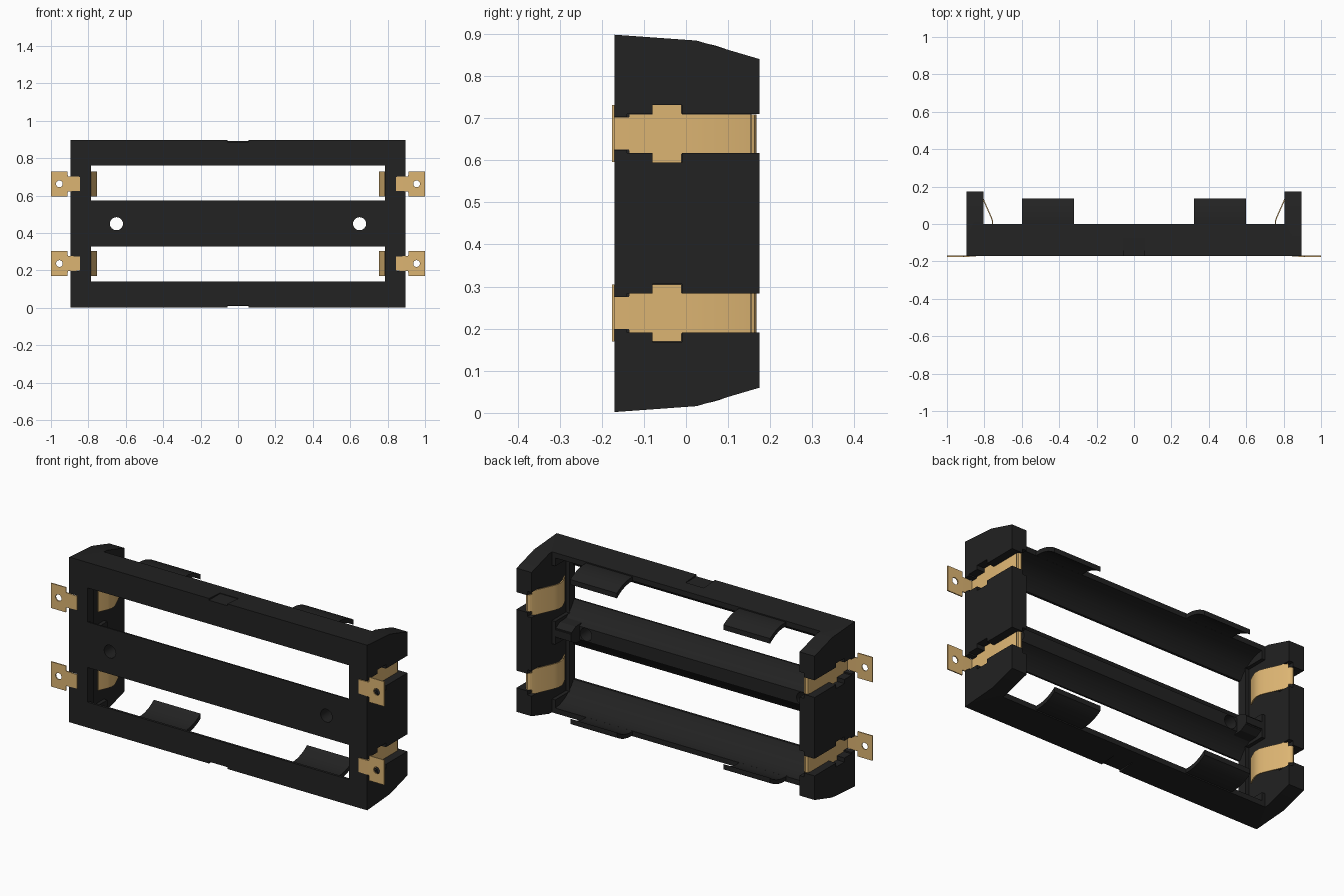
import bpy, bmesh, math

if "Cube" in bpy.data.objects:
    bpy.data.objects.remove(bpy.data.objects["Cube"])

CELLS = (0.237, 0.663)          # cell axis heights
CY, R = 0.012, 0.195            # cell axis depth, trough radius


def material(name, rgb):
    m = bpy.data.materials.new(name)
    m.diffuse_color = (*rgb, 1)
    m.use_nodes = True
    m.node_tree.nodes["Principled BSDF"].inputs["Base Color"].default_value = m.diffuse_color
    return m


BLACK = material("black_plastic", (0.016, 0.016, 0.016))
BRASS = material("brass", (0.72, 0.46, 0.17))


def finish(bm, name, mat=None):
    bmesh.ops.recalc_face_normals(bm, faces=bm.faces)
    me = bpy.data.meshes.new(name)
    bm.to_mesh(me)
    bm.free()
    ob = bpy.data.objects.new(name, me)
    bpy.context.collection.objects.link(ob)
    if mat:
        me.materials.append(mat)
    return ob


def prism(name, yz, x0, x1, mat=None):
    """Extrude a y-z outline along x."""
    bm = bmesh.new()
    f = bm.faces.new([bm.verts.new((x0, y, z)) for y, z in yz])
    g = bmesh.ops.extrude_face_region(bm, geom=[f])
    bmesh.ops.translate(bm, vec=(x1 - x0, 0, 0),
                        verts=[v for v in g["geom"] if isinstance(v, bmesh.types.BMVert)])
    return finish(bm, name, mat)


def box(name, x0, x1, y0, y1, z0, z1, mat=None):
    return prism(name, [(y0, z0), (y1, z0), (y1, z1), (y0, z1)], x0, x1, mat)


def drill(x, z, r):
    """Round cutter along y."""
    bpy.ops.mesh.primitive_cylinder_add(vertices=24, radius=r, depth=0.6,
                                        location=(x, 0, z), rotation=(math.pi / 2, 0, 0))
    return bpy.context.object


def apply_mods(ob):
    dg = bpy.context.evaluated_depsgraph_get()
    me = bpy.data.meshes.new_from_object(ob.evaluated_get(dg))
    ob.modifiers.clear()
    ob.data = me


def cut(ob, cutters):
    for c in cutters:
        m = ob.modifiers.new("cut", "BOOLEAN")
        m.operation, m.solver, m.object = "DIFFERENCE", "EXACT", c
    apply_mods(ob)
    for c in cutters:
        bpy.data.objects.remove(c)


def smooth(ob):
    bpy.ops.object.select_all(action="DESELECT")
    ob.select_set(True)
    bpy.context.view_layer.objects.active = ob
    bpy.ops.object.shade_smooth_by_angle(angle=math.radians(25))


# Holder body: chamfered outline run along x
body = prism("holder_body", [(-0.17, 0.002), (0.025, 0.016), (0.175, 0.06), (0.175, 0.84),
                             (0.025, 0.884), (-0.17, 0.898)], -0.895, 0.895, BLACK)
cutters = [box("c", -0.805, 0.805, 0, 0.3, -0.1, 1),            # space between end walls
           box("c", -0.69, 0.69, -0.07, 0.1, 0.38, 0.52)]       # lowered centre ridge
for z in CELLS:
    # troughs and windows
    circle = [(CY + R * math.cos(a), z + R * math.sin(a))
              for a in (2 * math.pi * i / 64 for i in range(64))]
    cutters.append(prism("c", circle, -0.785, 0.785))
    w0, w1 = (0.14, 0.328) if z < 0.45 else (0.575, 0.76)
    cutters.append(box("c", -0.785, 0.785, -0.3, 0.05, w0, w1))
for z0, z1 in ((-0.1, 0.012), (0.888, 1)):                      # small edge notches
    cutters.append(box("c", -0.055, 0.055, -0.3, -0.075, z0, z1))
for s in (-1, 1):
    cutters.append(drill(s * 0.65, 0.45, 0.035))
    for z in CELLS:
        # spring relief, then clip slot, barb pocket and top notch
        for x0, x1, y0, y1, h in ((0.78, 0.805, -0.12, 0.02, 0.15),
                                  (0.85, 1, -0.3, -0.135, 0.039),
                                  (0.85, 1, -0.14, 0.3, 0.0465),
                                  (0.84, 1, -0.08, -0.01, 0.0685),
                                  (0.79, 1, 0.155, 0.3, 0.0465),
                                  (0.79, 0.83, 0.10, 0.3, 0.0685)):
            a, b = sorted((s * x0, s * x1))
            cutters.append(box("c", a, b, y0, y1, z - h, z + h))
cut(body, cutters)
smooth(body)

# Raised blocks at the ends of the centre bar
for s, side in ((-1, "left"), (1, "right")):
    a, b = sorted((s * 0.69, s * 0.81))
    prism("bar_block_" + side, [(-0.12, 0.40), (-0.04, 0.405), (-0.005, 0.425),
                                (-0.005, 0.475), (-0.04, 0.495), (-0.12, 0.50)], a, b, BLACK)

# Curved retaining tabs on both rails
for z, d, row in ((CELLS[0], -1, "lower"), (CELLS[1], 1, "upper")):
    for s, side in ((-1, "left"), (1, "right")):
        outline = []
        for r, rev in ((R + 0.022, False), (R, True)):
            a0, a1 = math.radians(-8), math.asin((0.135 - CY) / r)
            arc = [(CY + r * math.sin(t), z + d * r * math.cos(t))
                   for t in (a0 + (a1 - a0) * i / 10 for i in range(11))]
            outline += arc[::-1] if rev else arc
        a, b = sorted((s * 0.32, s * 0.60))
        smooth(prism(f"tab_{row}_{side}", outline, a, b, BLACK))

# Contact clips: a strip given as (x, y, half width), thickened
STRIP = [(1.0, -0.1725, 0.0675), (0.911, -0.1725, 0.0675), (0.91, -0.1725, 0.04),
         (0.848, -0.1725, 0.038), (0.848, -0.135, 0.038), (0.848, -0.134, 0.046),
         (0.848, -0.08, 0.046), (0.848, -0.079, 0.068), (0.848, -0.011, 0.068),
         (0.848, -0.01, 0.046), (0.848, 0.15, 0.046), (0.844, 0.16, 0.046),
         (0.835, 0.164, 0.046), (0.826, 0.16, 0.046), (0.82, 0.153, 0.046),
         (0.819, 0.152, 0.066), (0.805, 0.13, 0.0675), (0.765, 0.04, 0.0675),
         (0.757, 0.018, 0.0675), (0.756, -0.005, 0.0675), (0.762, -0.03, 0.0675),
         (0.785, -0.08, 0.0675)]
for s, side in ((-1, "left"), (1, "right")):
    for z, row in zip(CELLS, ("lower", "upper")):
        bm = bmesh.new()
        rows = [[bm.verts.new((s * x, y, z + k * h)) for k in (-1, 1)] for x, y, h in STRIP]
        for p, q in zip(rows, rows[1:]):
            bm.faces.new((p[0], p[1], q[1], q[0]))
        clip = finish(bm, f"contact_clip_{row}_{side}", BRASS)
        m = clip.modifiers.new("thickness", "SOLIDIFY")
        m.thickness, m.offset = 0.006, 0
        apply_mods(clip)
        # solder hole, kept short of the wall
        cut(clip, [drill(s * 0.955, z, 0.018)])
        smooth(clip)
